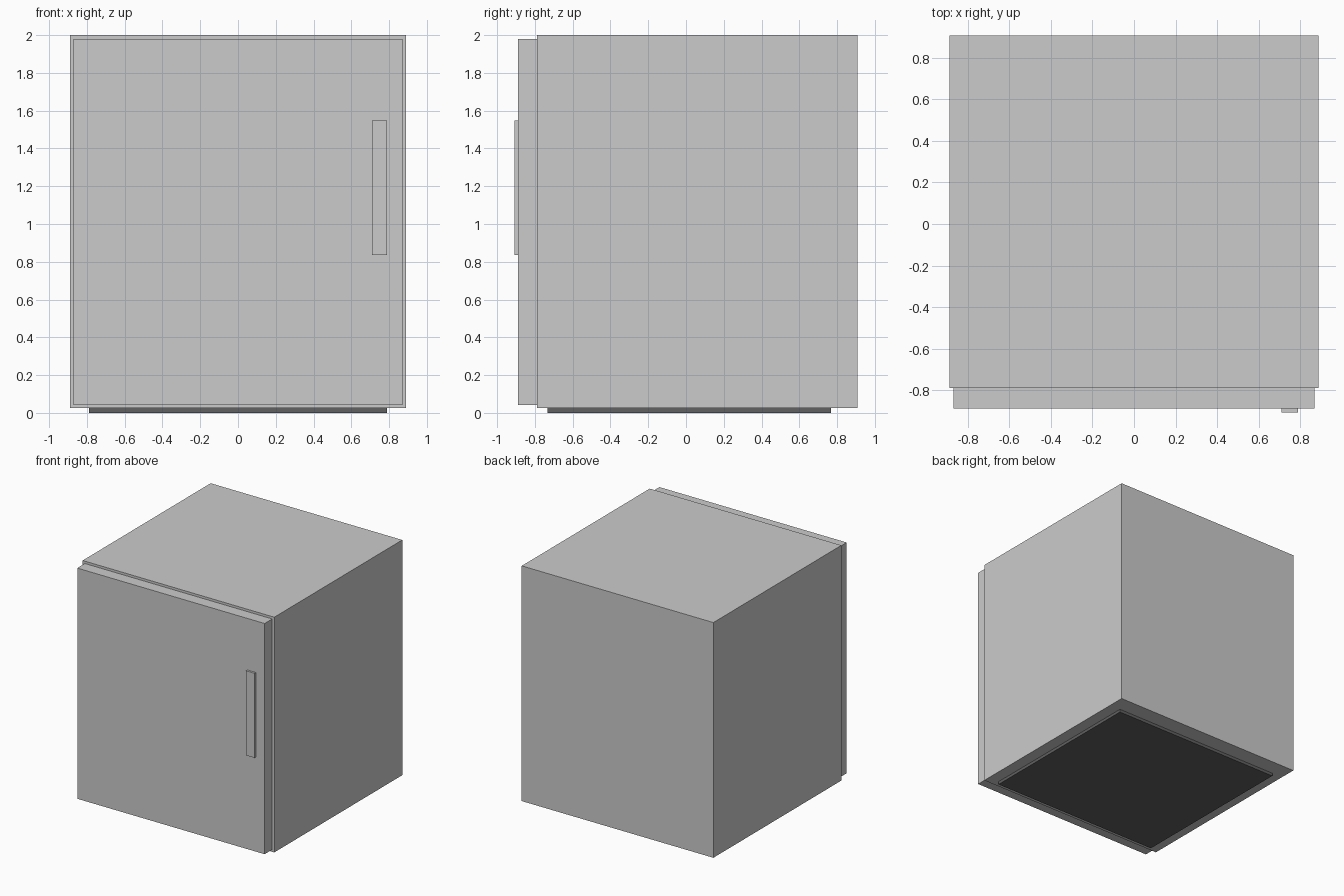
import bpy
import bmesh
from mathutils import Matrix, Vector

if "Cube" in bpy.data.objects:
    bpy.data.objects.remove(bpy.data.objects["Cube"])


def box(name, lo, hi, color=None):
    """Add a flat-sided box spanning the corners lo and hi."""
    lo, hi = Vector(lo), Vector(hi)
    bm = bmesh.new()
    bmesh.ops.create_cube(bm, size=1, matrix=Matrix.Diagonal((*(hi - lo), 1)))
    mesh = bpy.data.meshes.new(name)
    bm.to_mesh(mesh)
    bm.free()
    obj = bpy.data.objects.new(name, mesh)
    obj.location = (lo + hi) / 2
    bpy.context.collection.objects.link(obj)
    if color:
        mat = bpy.data.materials.new(name + "_material")
        mat.diffuse_color = color
        mat.use_nodes = True
        mat.node_tree.nodes["Principled BSDF"].inputs["Base Color"].default_value = mat.diffuse_color
        mesh.materials.append(mat)
    return obj


# Cabinet on a recessed dark plinth
box("cabinet", (-0.89, -0.79, 0.025), (0.89, 0.908, 2.0))
box("plinth", (-0.79, -0.733, 0.0), (0.79, 0.768, 0.025), (0.12, 0.12, 0.12, 1))

# Door slightly smaller than the cabinet front, with a flat handle
box("door", (-0.87, -0.89, 0.043), (0.87, -0.79, 1.98))
box("door_handle", (0.71, -0.908, 0.837), (0.79, -0.89, 1.547))
